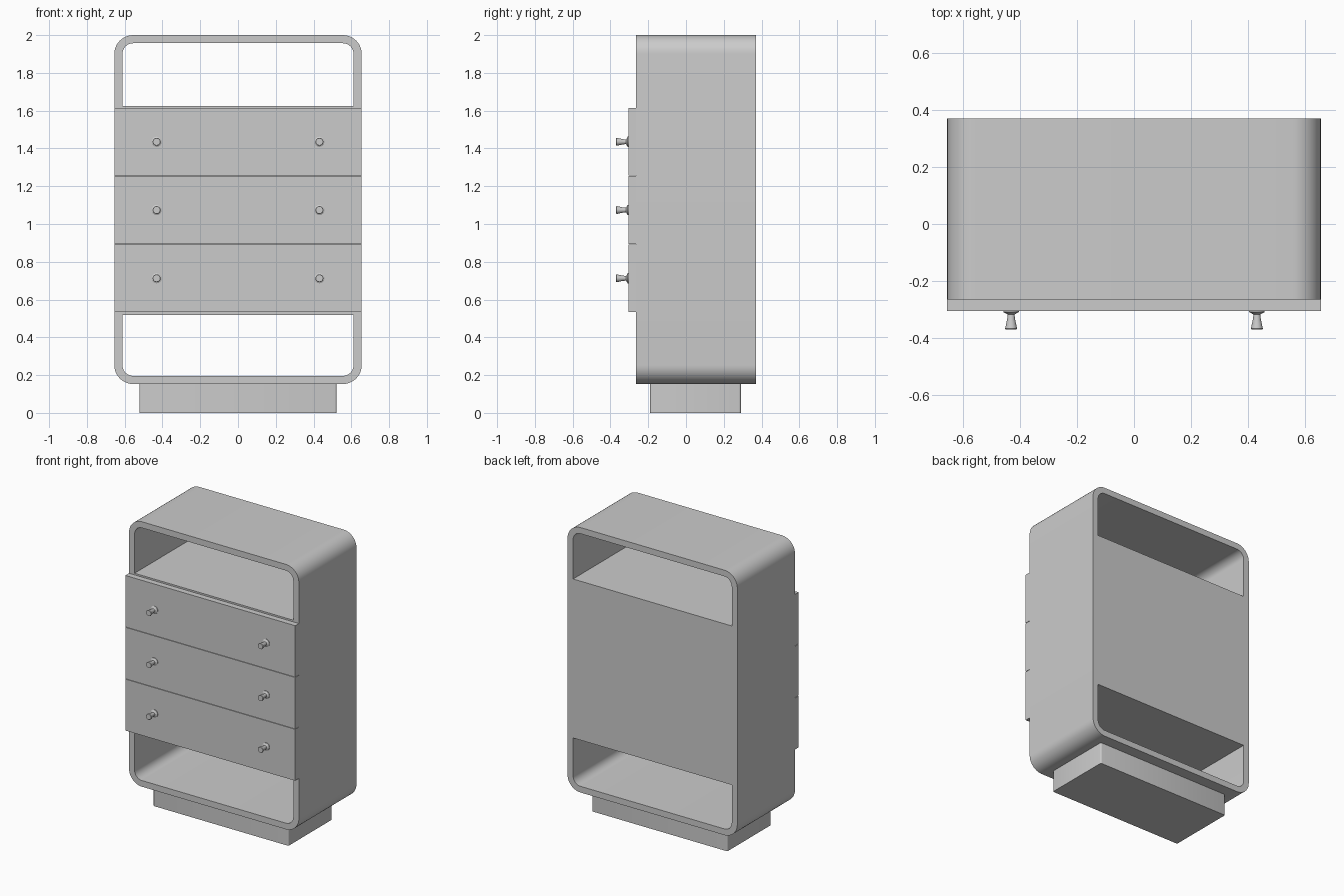
import bpy, bmesh, math

if "Cube" in bpy.data.objects:
    bpy.data.objects.remove(bpy.data.objects["Cube"])

W, FRONT, BACK = 0.655, -0.265, 0.37      # shell half width and depth range
BOTTOM, TOP, WALL = 0.153, 2.0, 0.043


def finish(name, bm, angle=35):
    bmesh.ops.recalc_face_normals(bm, faces=bm.faces)
    me = bpy.data.meshes.new(name)
    bm.to_mesh(me)
    bm.free()
    ob = bpy.data.objects.new(name, me)
    bpy.context.collection.objects.link(ob)
    bpy.ops.object.select_all(action='DESELECT')
    ob.select_set(True)
    bpy.context.view_layer.objects.active = ob
    bpy.ops.object.shade_smooth_by_angle(angle=math.radians(angle))
    return ob


def box(name, x, y, z, bevel=0.0, vertical_only=False):
    bm = bmesh.new()
    bmesh.ops.create_cube(bm, size=1)
    for v in bm.verts:
        v.co = [lo + (c + 0.5) * (hi - lo) for c, (lo, hi) in zip(v.co, (x, y, z))]
    if bevel:
        edges = [e for e in bm.edges if not vertical_only
                 or abs(e.verts[0].co.z - e.verts[1].co.z) > 0.01]
        bmesh.ops.bevel(bm, geom=edges, offset=bevel, segments=3, profile=0.5,
                        affect='EDGES')
    return finish(name, bm)


def rounded_loop(inset, radius, steps=10):
    x, z0, z1 = W - inset, BOTTOM + inset, TOP - inset
    corners = [(x - radius, z1 - radius), (-x + radius, z1 - radius),
               (-x + radius, z0 + radius), (x - radius, z0 + radius)]
    pts = []
    for i, (cx, cz) in enumerate(corners):
        for s in range(steps + 1):
            a = math.pi / 2 * (i + s / steps)
            pts.append((cx + radius * math.cos(a), cz + radius * math.sin(a)))
    return pts


# Rounded outer shell, open at front and back
bm = bmesh.new()
outer, inner = rounded_loop(0, 0.1), rounded_loop(WALL, 0.057)
rings = [[bm.verts.new((x, y, z)) for x, z in loop]
         for loop, y in ((outer, FRONT), (outer, BACK), (inner, BACK), (inner, FRONT))]
n = len(outer)
for r in range(4):
    a, b = rings[r], rings[(r + 1) % 4]
    for i in range(n):
        j = (i + 1) % n
        bm.faces.new((a[i], a[j], b[j], b[i]))
finish("cabinet_shell", bm)

# Drawer carcass between the two open shelves, flush with the back
box("drawer_carcass", (-W + WALL, W - WALL), (FRONT, BACK), (0.518, 1.626))

# Plinth
box("plinth", (-0.522, 0.522), (-0.19, 0.29), (0, BOTTOM + 0.002), 0.01, True)

# Knob: (radius, distance out from drawer front), flared toward the tip
KNOB = [(0, -0.002), (0.027, -0.002), (0.027, 0.004), (0.018, 0.009), (0.012, 0.012),
        (0.014, 0.03), (0.021, 0.062), (0.019, 0.065), (0, 0.065)]


def knob(name, x, y, z):
    bm = bmesh.new()
    vs = [bm.verts.new((x + r, y - d, z)) for r, d in KNOB]
    es = [bm.edges.new(p) for p in zip(vs, vs[1:])]
    bmesh.ops.spin(bm, geom=vs + es, cent=(x, y, z), axis=(0, 1, 0),
                   angle=math.tau, steps=16)
    bmesh.ops.remove_doubles(bm, verts=bm.verts, dist=1e-5)
    finish(name, bm, 40)


# Three drawer fronts with a thin gap, two knobs each
PITCH, Z0, FACE = 0.3613, 0.532, -0.305
for i in range(3):
    z = Z0 + i * PITCH
    box(f"drawer_front_{i + 1}", (-W, W), (FACE, FRONT),
        (z + 0.0015, z + PITCH - 0.0015))
    for side, x in (("left", -0.431), ("right", 0.431)):
        knob(f"knob_{i + 1}_{side}", x, FACE, z + PITCH / 2)
